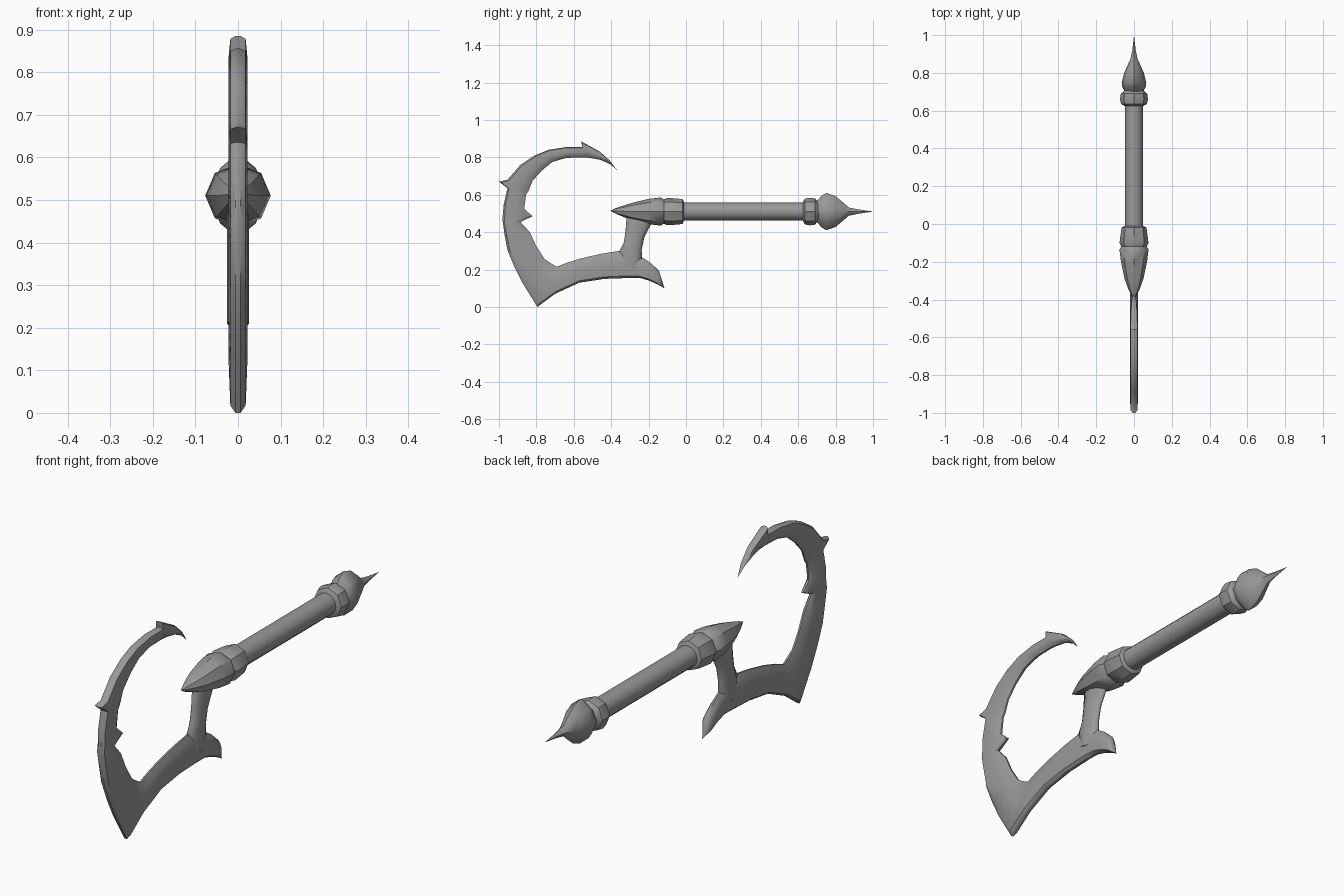
import bpy, bmesh, math

cube = bpy.data.objects.get("Cube")
if cube:
    bpy.data.objects.remove(cube, do_unlink=True)

GREY = (0.32, 0.32, 0.32, 1.0)
metal = bpy.data.materials.new("dull grey metal")
metal.diffuse_color = GREY
metal.use_nodes = True
metal.node_tree.nodes["Principled BSDF"].inputs["Base Color"].default_value = GREY

AXIS_Z = 0.51  # height of the shaft axis


def loft(name, rings, angle=40):
    """Skin a row of equal-length closed rings and cap both ends."""
    bm = bmesh.new()
    rows = [[bm.verts.new(p) for p in ring] for ring in rings]
    n = len(rows[0])
    for a, b in zip(rows, rows[1:]):
        for i in range(n):
            j = (i + 1) % n
            bm.faces.new((a[i], a[j], b[j], b[i]))
    bm.faces.new(rows[0])
    bm.faces.new(rows[-1][::-1])
    bmesh.ops.remove_doubles(bm, verts=bm.verts, dist=0.0005)
    bmesh.ops.recalc_face_normals(bm, faces=bm.faces)
    mesh = bpy.data.meshes.new(name)
    bm.to_mesh(mesh)
    bm.free()
    mesh.materials.append(metal)
    obj = bpy.data.objects.new(name, mesh)
    bpy.context.collection.objects.link(obj)
    bpy.ops.object.select_all(action='DESELECT')
    obj.select_set(True)
    bpy.context.view_layer.objects.active = obj
    bpy.ops.object.shade_smooth_by_angle(angle=math.radians(angle))
    return obj


def turned(name, profile, sides=8, power=1.0, angle=40):
    """Loft along y; profile rows are (y, x radius, z radius, z offset)."""
    def shape(v):
        return math.copysign(abs(v) ** power, v)
    rings = []
    for y, rx, rz, dz in profile:
        turns = [2 * math.pi * i / sides for i in range(sides)]
        rings.append([(rx * shape(math.cos(t)), y, AXIS_Z + dz + rz * shape(math.sin(t)))
                      for t in turns])
    return loft(name, rings, angle)


def blade(name, stations, section, angle=40):
    """Loft across (outer y, outer z, inner y, inner z) stations.
    section rows are (fraction from outer to inner edge, half thickness)."""
    rings = []
    for oy, oz, iy, iz in stations:
        width = math.hypot(iy - oy, iz - oz)
        k = min(1.0, width / 0.05)       # thin out towards the points
        side = [(f, h * k) for f, h in section]
        loop = side + [(f, -h) for f, h in reversed(side)]
        rings.append([(h, oy + (iy - oy) * f, oz + (iz - oz) * f) for f, h in loop])
    return loft(name, rings, angle)


# Shaft and its end fittings
turned("shaft", [(-0.04, 0.048, 0.048, 0), (0.66, 0.048, 0.048, 0)], 12)
turned("rear_collar", [(0.625, 0.05, 0.05, 0), (0.635, 0.068, 0.068, 0), (0.66, 0.074, 0.074, 0),
                       (0.69, 0.07, 0.07, 0), (0.705, 0.052, 0.052, 0), (0.73, 0.045, 0.045, 0)])
turned("pommel", [(0.695, 0.045, 0.05, 0), (0.725, 0.062, 0.085, 0), (0.75, 0.065, 0.1, 0),
                  (0.80, 0.052, 0.082, 0), (0.85, 0.03, 0.04, 0), (0.87, 0.02, 0.022, 0),
                  (0.92, 0.009, 0.012, 0), (1.0, 0, 0, 0)], power=1.25)

# Front fittings that hold the blade
turned("front_collar", [(-0.01, 0.05, 0.05, 0), (-0.018, 0.066, 0.066, 0), (-0.05, 0.07, 0.07, 0),
                        (-0.10, 0.077, 0.073, 0), (-0.125, 0.064, 0.062, 0)])
turned("front_cone", [(-0.11, 0.062, 0.06, 0), (-0.135, 0.077, 0.075, 0), (-0.20, 0.069, 0.068, 0),
                      (-0.29, 0.05, 0.046, 0), (-0.34, 0.032, 0.028, 0.002),
                      (-0.375, 0.015, 0.015, 0.003), (-0.405, 0, 0, 0.005)])

# Curved blade: hook, long edge, bottom corner, then the rear spur
hook = [
    (-0.365, 0.727, -0.365, 0.727), (-0.41, 0.785, -0.4, 0.76), (-0.46, 0.83, -0.455, 0.786),
    (-0.56, 0.885, -0.515, 0.797), (-0.555, 0.855, -0.55, 0.8), (-0.64, 0.855, -0.64, 0.797),
    (-0.735, 0.84, -0.715, 0.775), (-0.81, 0.81, -0.77, 0.73), (-0.885, 0.76, -0.82, 0.675),
    (-0.955, 0.68, -0.84, 0.625), (-1.0, 0.67, -0.845, 0.615), (-0.955, 0.635, -0.855, 0.6),
    (-0.975, 0.545, -0.865, 0.525), (-0.98, 0.49, -0.82, 0.485), (-0.98, 0.455, -0.885, 0.455),
    (-0.97, 0.385, -0.835, 0.4), (-0.955, 0.305, -0.8, 0.325), (-0.92, 0.22, -0.755, 0.255),
    (-0.875, 0.13, -0.725, 0.235), (-0.795, 0.0, -0.69, 0.215)]
spur = [
    (-0.7, 0.07, -0.64, 0.235), (-0.57, 0.13, -0.56, 0.26), (-0.435, 0.15, -0.45, 0.285),
    (-0.3, 0.155, -0.355, 0.3), (-0.245, 0.155, -0.235, 0.265), (-0.195, 0.14, -0.195, 0.24),
    (-0.15, 0.12, -0.145, 0.195), (-0.115, 0.1, -0.115, 0.1)]
blade("crescent_blade", hook + spur,
      [(0, 0.006), (0.08, 0.018), (0.55, 0.022), (0.82, 0.015), (1, 0.004)])

# Neck joining the blade to the front cone
neck = [(-0.345, 0.22, -0.25, 0.2), (-0.355, 0.3, -0.235, 0.262), (-0.333, 0.343, -0.237, 0.305),
        (-0.324, 0.4, -0.222, 0.375), (-0.318, 0.475, -0.185, 0.445), (-0.3, 0.51, -0.17, 0.5)]
blade("blade_neck", neck, [(0, 0.006), (0.2, 0.02), (0.5, 0.026), (0.8, 0.02), (1, 0.006)], 60)
